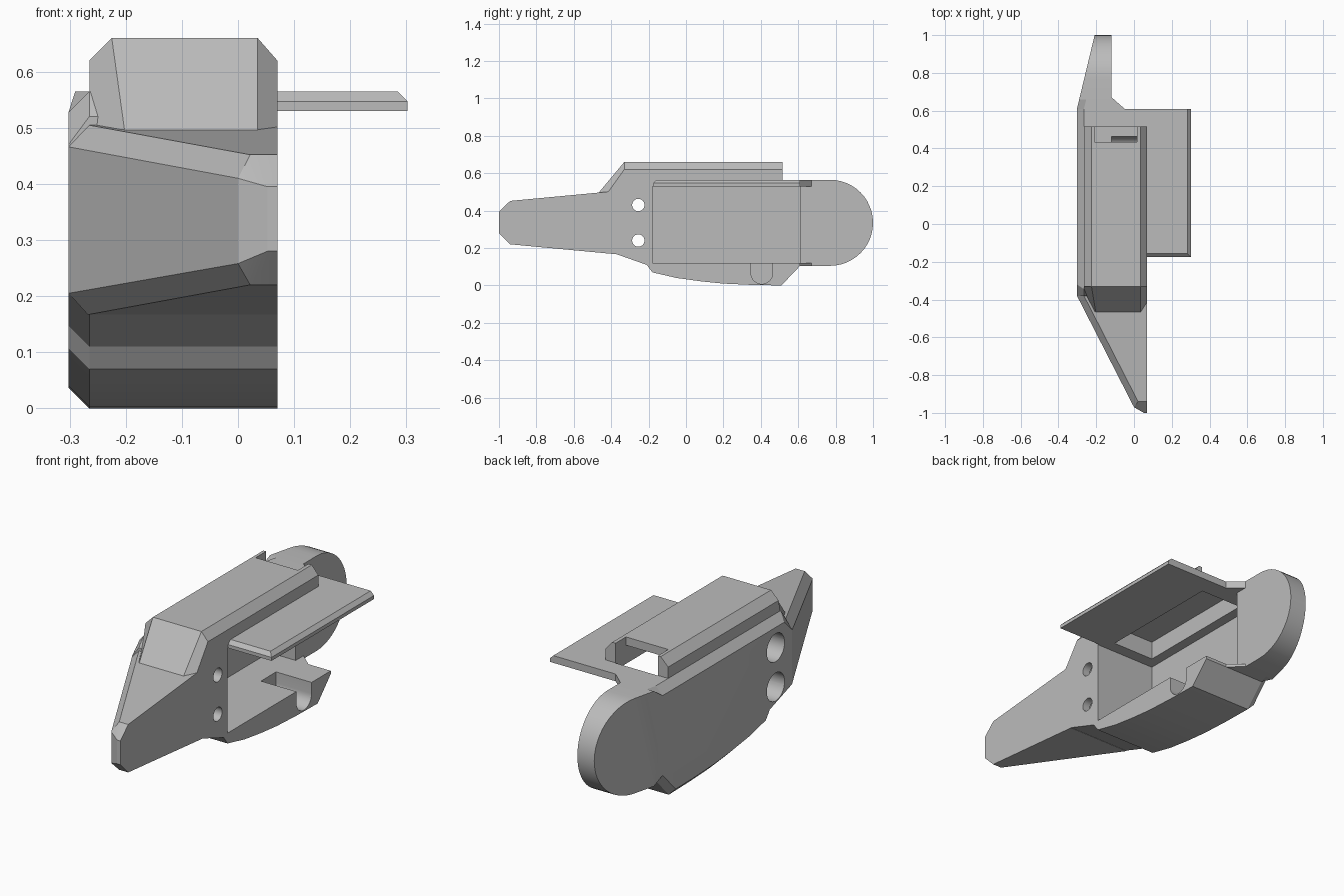
import bpy, bmesh, math
from mathutils import Vector

old = bpy.data.objects.get("Cube")
if old:
    bpy.data.objects.remove(old, do_unlink=True)

grey = bpy.data.materials.new("plain grey")
grey.use_nodes = True
grey.diffuse_color = (0.5, 0.5, 0.5, 1)
grey.node_tree.nodes["Principled BSDF"].inputs["Base Color"].default_value = (0.5, 0.5, 0.5, 1)


def loft(name, loops):
    """Closed solid through equal-length point loops."""
    bm = bmesh.new()
    rings = [[bm.verts.new(p) for p in loop] for loop in loops]
    n = len(rings[0])
    for a, b in zip(rings, rings[1:]):
        for i in range(n):
            j = (i + 1) % n
            bm.faces.new((a[i], a[j], b[j], b[i]))
    bm.faces.new(rings[0])
    bm.faces.new(rings[-1])
    bmesh.ops.remove_doubles(bm, verts=bm.verts, dist=0.0005)
    bmesh.ops.dissolve_degenerate(bm, dist=0.0002, edges=bm.edges)
    bmesh.ops.recalc_face_normals(bm, faces=bm.faces)
    mesh = bpy.data.meshes.new(name)
    bm.to_mesh(mesh)
    bm.free()
    mesh.materials.append(grey)
    ob = bpy.data.objects.new(name, mesh)
    bpy.context.collection.objects.link(ob)
    return ob


def chamfered(name, pts, inner_x, outer_x, c=0.037):
    """Side profile of (y, z, inset y, inset z) with a sloped outer skin."""
    return loft(name, [
        [(inner_x, y, z) for y, z, u, v in pts],
        [(outer_x(y) + c, y, z) for y, z, u, v in pts],
        [(outer_x(u), u, v) for y, z, u, v in pts]])


def box(name, x0, x1, y0, y1, z0, z1):
    return loft(name, [[(x0, y0, z), (x1, y0, z), (x1, y1, z), (x0, y1, z)] for z in (z0, z1)])


def rod(name, x0, x1, y, z, r, n=32):
    ring = [(y + r * math.cos(2 * math.pi * i / n), z + r * math.sin(2 * math.pi * i / n)) for i in range(n)]
    return loft(name, [[(x, a, b) for a, b in ring] for x in (x0, x1)])


def combine(target, other, operation):
    mod = target.modifiers.new("combine", 'BOOLEAN')
    mod.operation = operation
    mod.solver = 'EXACT'
    mod.object = other
    bpy.context.view_layer.update()
    graph = bpy.context.evaluated_depsgraph_get()
    mesh = bpy.data.meshes.new_from_object(target.evaluated_get(graph))
    target.modifiers.clear()
    target.data = mesh
    bpy.data.objects.remove(other, do_unlink=True)


# Main housing with its curved belly
belly = [(-0.18, 0.07), (-0.05, 0.04), (0.08, 0.022), (0.2, 0.01), (0.35, 0.003), (0.51, 0)]
main = [(-0.38, 0.17, -0.38, 0.205), (-0.21, 0.11, -0.21, 0.147)]
main += [(y, z, y, z + 0.037) for y, z in belly]
main += [(0.61, 0.105, 0.61, 0.142), (0.61, 0.565, 0.61, 0.528),
         (-0.345, 0.565, -0.32, 0.528), (-0.38, 0.52, -0.38, 0.47)]
housing = chamfered("housing", main, 0.07, lambda y: -0.302)

# Raised top cover
hump = []
low = [(-0.43, 0.48), (-0.33, 0.62), (0.515, 0.62), (0.515, 0.48)]
high = [(-0.48, 0.48), (-0.33, 0.66), (0.515, 0.66), (0.515, 0.48)]
for prof, xs in ((low, (0.07,) * 4), (high, (0.035,) * 4),
                 (high, (-0.2, -0.225, -0.225, -0.225)), (low, (-0.265,) * 4)):
    hump.append([(x, y, z) for x, (y, z) in zip(xs, prof)])
hump[-1][0] = (-0.265, -0.36, 0.48)
combine(housing, loft("top_cover", hump), 'UNION')

# Side bay, hollow under the cover, rear slot and floor notch
for cutter in (
        box("bay", -0.26, 0.2, -0.18, 0.7, 0.12, 0.53),
        box("cover_hollow", -0.21, 0.017, -0.12, 0.44, 0.4, 0.62),
        box("rear_slot", -0.21, 0.017, 0.435, 0.517, 0.4, 0.8),
        rod("notch_round", -0.12, 0.2, 0.405, 0.066, 0.058),
        box("notch_mouth", -0.12, 0.2, 0.347, 0.463, 0.066, 0.25)):
    combine(housing, cutter, 'DIFFERENCE')

# Tapered nose
nose = chamfered("nose", [
    (-1, 0.28, -0.97, 0.258), (-0.94, 0.22, -0.97, 0.258),
    (-0.375, 0.167, -0.38, 0.205), (-0.375, 0.505, -0.38, 0.466),
    (-0.94, 0.452, -0.97, 0.41), (-1, 0.395, -0.97, 0.41)],
    0.07, lambda y: -0.302 - (y + 0.38) * 0.512)
combine(housing, nose, 'UNION')

# Rounded tail plate
arc = [(0.77 + 0.23 * math.cos(a), 0.335 + 0.23 * math.sin(a))
       for a in (math.pi * (i / 24 - 0.5) for i in range(25))]
tail = [(0.61, 0.105, 0.61, 0.142), (0.66, 0.105, 0.66, 0.105)]
tail += [(y, z, y, z) for y, z in arc]
tail += [(0.66, 0.565, 0.66, 0.565), (0.61, 0.565, 0.61, 0.528)]
combine(housing, chamfered("tail", tail, -0.118, lambda y: -0.302 + (y - 0.61) * 0.24), 'UNION')

# Stepped bores through the side wall
for z in (0.24, 0.43):
    combine(housing, rod("bolt_hole", -0.5, 0.3, -0.255, z, 0.033), 'DIFFERENCE')
    combine(housing, rod("counterbore", -0.5, 0.03, -0.255, z, 0.068), 'DIFFERENCE')


# Side flange with bevelled rim
def flange_loop(z, d):
    return [(0.07, -0.175 + d, z), (0.302 - d, -0.175 + d, z), (0.302 - d, 0.61, z), (0.07, 0.61, z)]


side_flange = loft("side_flange", [flange_loop(0.53, 0), flange_loop(0.547, 0), flange_loop(0.565, 0.018)])

# Corner gussets joining shelf and floor to the tail
corner = [(-0.13, 0.61), (-0.05, 0.61), (-0.118, 0.67), (-0.13, 0.67)]
gussets = [loft(name, [[(x, y, z) for x, y in corner] for z in span])
           for name, span in (("upper_gusset", (0.53, 0.565)), ("lower_gusset", (0.105, 0.12)))]

# Smooth shading with crisp edges
bpy.ops.object.select_all(action='DESELECT')
for ob in [housing, side_flange] + gussets:
    ob.select_set(True)
bpy.context.view_layer.objects.active = housing
bpy.ops.object.shade_smooth_by_angle(angle=math.radians(20))
